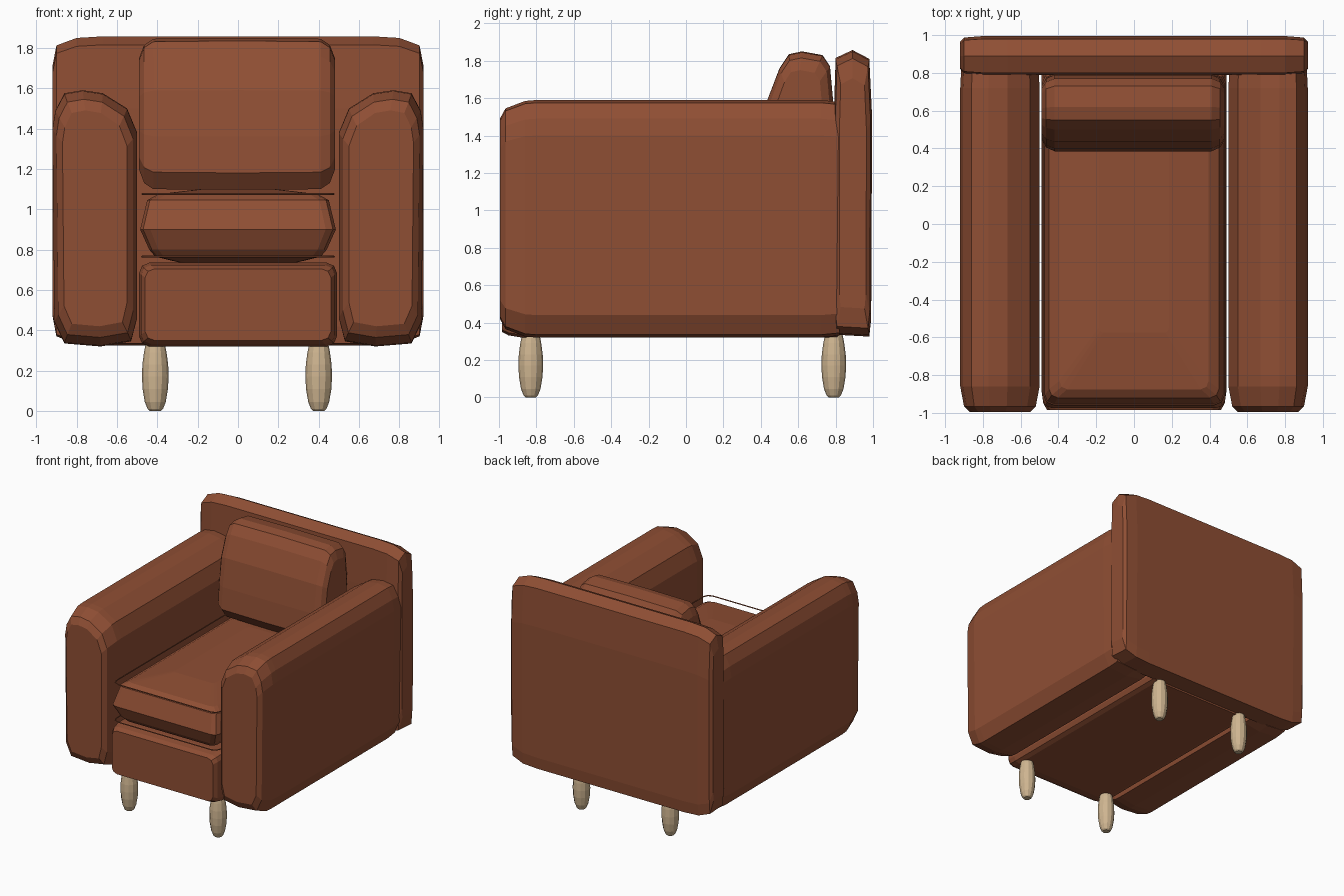
import bpy, bmesh, math

if "Cube" in bpy.data.objects:
    bpy.data.objects.remove(bpy.data.objects["Cube"])


def material(name, rgb):
    m = bpy.data.materials.new(name)
    m.diffuse_color = (*rgb, 1)
    m.use_nodes = True
    m.node_tree.nodes["Principled BSDF"].inputs["Base Color"].default_value = m.diffuse_color
    return m


LEATHER = material("brown leather", (0.275, 0.077, 0.034))
WOOD = material("pale wood", (0.62, 0.46, 0.28))


def finish(bm, name, mat):
    bmesh.ops.recalc_face_normals(bm, faces=bm.faces[:])
    me = bpy.data.meshes.new(name)
    bm.to_mesh(me)
    bm.free()
    me.materials.append(mat)
    ob = bpy.data.objects.new(name, me)
    bpy.context.collection.objects.link(ob)
    return ob


def loft(name, profile, stations, axis, mat=LEATHER, flip=1):
    """Sweep a closed profile along an axis; each station is (position, inset a, inset b)."""
    lo = [min(p[i] for p in profile) for i in (0, 1)]
    hi = [max(p[i] for p in profile) for i in (0, 1)]
    mid = [(l + h) / 2 for l, h in zip(lo, hi)]
    half = [(h - l) / 2 for l, h in zip(lo, hi)]
    bm = bmesh.new()
    rings = []
    for pos, da, db in stations:
        ring = []
        for p in profile:
            co = [mid[i] + (p[i] - mid[i]) * (1 - d / half[i]) for i, d in ((0, da), (1, db))]
            co.insert("xyz".index(axis), pos)
            co[0] *= flip
            ring.append(bm.verts.new(co))
        rings.append(ring)
    n = len(profile)
    for a, b in zip(rings, rings[1:]):
        for i in range(n):
            j = (i + 1) % n
            bm.faces.new((a[i], a[j], b[j], b[i]))
    bm.faces.new(rings[0])
    bm.faces.new(rings[-1])
    return finish(bm, name, mat)


def rounded(x0, x1, y0, y1, r):
    """Rectangle with two-segment rounded corners."""
    pts = []
    for cx, cy, start in ((x1 - r, y1 - r, 0), (x0 + r, y1 - r, 90),
                          (x0 + r, y0 + r, 180), (x1 - r, y0 + r, 270)):
        for k in range(3):
            t = math.radians(start + 45 * k)
            pts.append((cx + r * math.cos(t), cy + r * math.sin(t)))
    return pts


# Arms: domed section swept front to back
arm = [(0.50, 0.46), (0.53, 0.345), (0.68, 0.32), (0.86, 0.335), (0.91, 0.44),
       (0.92, 1.40), (0.905, 1.49), (0.86, 1.575), (0.77, 1.59), (0.67, 1.575),
       (0.55, 1.50), (0.50, 1.38)]
for side, label in ((1, "right"), (-1, "left")):
    loft(f"{label}_arm", arm,
         [(-0.995, 0.05, 0.10), (-0.965, 0.02, 0.045), (-0.86, 0.0, 0.005),
          (-0.80, 0, 0), (0.72, 0, 0), (0.82, 0.005, 0.01)], "y", flip=side)

# Back panel: ridged top, swept side to side
back = [(0.80, 0.335), (0.98, 0.325), (0.99, 0.42), (0.995, 1.50), (0.98, 1.81),
        (0.89, 1.857), (0.80, 1.815), (0.79, 1.50), (0.79, 0.42)]
loft("back_panel", back,
     [(-0.92, 0.03, 0.15), (-0.90, 0.008, 0.045), (-0.80, 0, 0.008), (-0.67, 0, 0),
      (0.67, 0, 0), (0.80, 0, 0.008), (0.90, 0.008, 0.045), (0.92, 0.03, 0.15)], "x")

# Base under the seat
loft("base", rounded(-0.49, 0.49, 0.32, 0.735, 0.05),
     [(-0.985, 0.03, 0.03), (-0.95, 0.01, 0.012), (-0.88, 0, 0), (0.81, 0, 0)], "y")

# Seat cushion: rings stacked in height, widest at mid height
loft("seat_cushion", rounded(-0.485, 0.485, -0.975, 0.80, 0.05),
     [(0.735, 0.20, 0.20), (0.765, 0.075, 0.075), (0.80, 0.045, 0.045), (0.90, 0, 0),
      (1.045, 0.035, 0.055), (1.075, 0.09, 0.10), (1.10, 0.30, 0.40)], "z")

# Thin piping around the seat cushion
for label, z in (("lower", 0.765), ("upper", 1.075)):
    cu = bpy.data.curves.new(f"{label}_piping", "CURVE")
    cu.dimensions = "3D"
    cu.bevel_depth = 0.005
    cu.bevel_resolution = 0
    sp = cu.splines.new("POLY")
    pts = rounded(-0.475, 0.475, -0.955, 0.79, 0.05)
    sp.points.add(len(pts) - 1)
    for q, (x, y) in zip(sp.points, pts):
        q.co = (x, y, z, 1)
    sp.use_cyclic_u = True
    cu.materials.append(LEATHER)
    ob = bpy.data.objects.new(f"{label}_piping", cu)
    bpy.context.collection.objects.link(ob)
    bpy.context.view_layer.objects.active = ob
    ob.select_set(True)
    bpy.ops.object.convert(target="MESH")
    bpy.ops.object.select_all(action="DESELECT")

# Back cushion: leaning wedge swept side to side
pillow = [(0.45, 1.095), (0.385, 1.18), (0.40, 1.36), (0.435, 1.59), (0.50, 1.76),
          (0.55, 1.835), (0.62, 1.85), (0.73, 1.83), (0.77, 1.77), (0.79, 1.55),
          (0.77, 1.15), (0.70, 1.095)]
loft("back_cushion", pillow,
     [(-0.49, 0.06, 0.10), (-0.465, 0.02, 0.035), (-0.42, 0, 0.005), (0, 0, 0),
      (0.41, 0, 0.005), (0.455, 0.02, 0.035), (0.48, 0.06, 0.10)], "x")

# Turned legs
for y, end in ((-0.83, "front"), (0.79, "back")):
    for x, side in ((-0.41, "left"), (0.40, "right")):
        circle = [(x + 0.066 * math.cos(math.tau * k / 12),
                   y + 0.066 * math.sin(math.tau * k / 12)) for k in range(12)]
        loft(f"{end}_{side}_leg", circle,
             [(z, 0.066 - r, 0.066 - r) for z, r in
              ((0, 0.028), (0.01, 0.038), (0.045, 0.052), (0.11, 0.063), (0.17, 0.066),
               (0.23, 0.064), (0.29, 0.056), (0.35, 0.044))], "z", WOOD)
